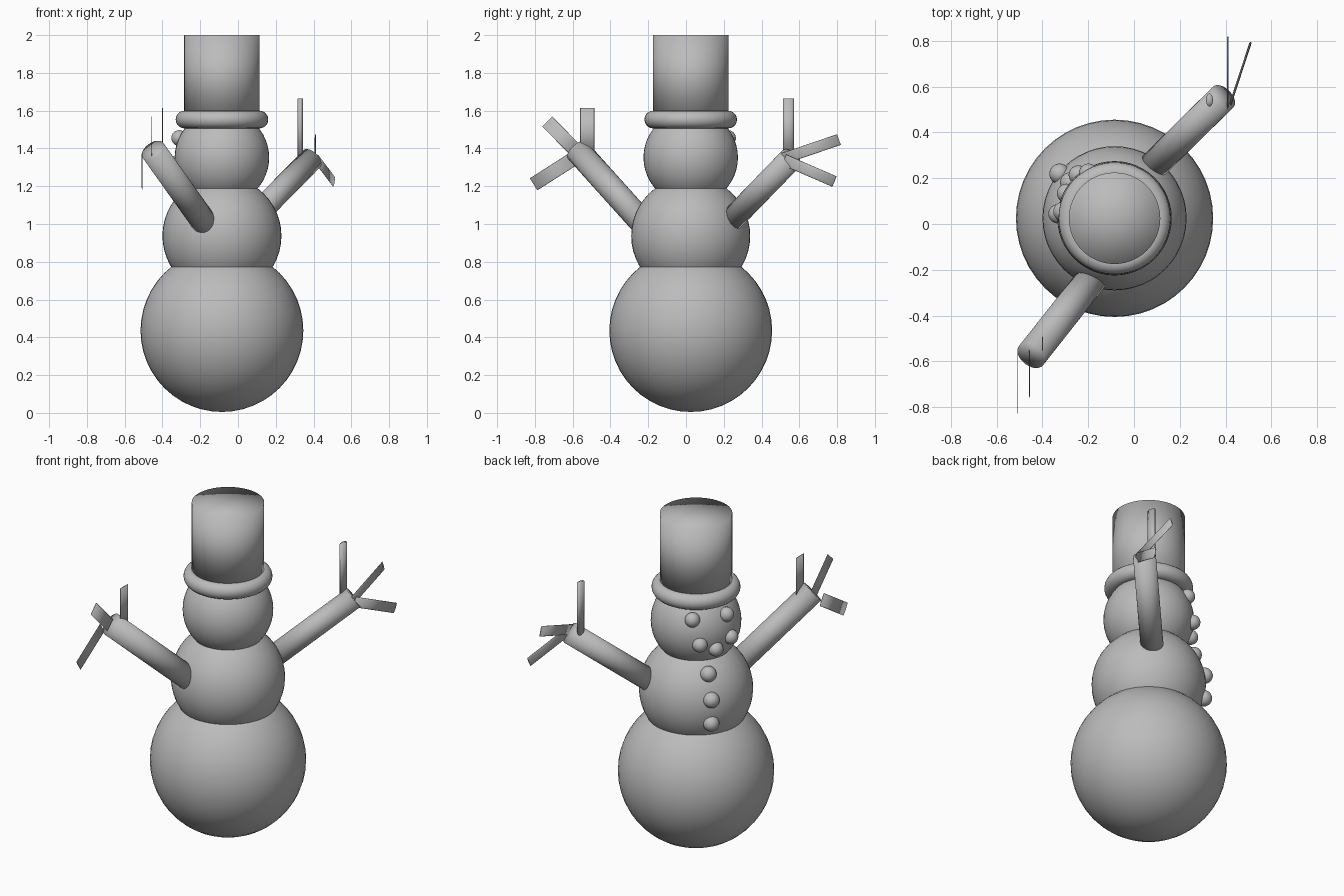
import bpy, math
from mathutils import Vector, Matrix

if "Cube" in bpy.data.objects:
    bpy.data.objects.remove(bpy.data.objects["Cube"])

grey = bpy.data.materials.new("plain grey")
grey.diffuse_color = (0.5, 0.5, 0.5, 1)
grey.use_nodes = True
grey.node_tree.nodes["Principled BSDF"].inputs["Base Color"].default_value = grey.diffuse_color

AX, AY = -0.085, 0.025          # vertical axis of the snow body


def finish(name):
    ob = bpy.context.object
    ob.name = name
    ob.data.materials.append(grey)
    bpy.ops.object.shade_smooth()
    return ob


def ball(name, loc, r, seg=48, rings=24):
    bpy.ops.mesh.primitive_uv_sphere_add(segments=seg, ring_count=rings, radius=r, location=loc)
    return finish(name)


def rod(name, a, b, width, thick, side=None, seg=32):
    """Elliptic rod from a to b; 'thick' is measured along the side axis."""
    a, b = Vector(a), Vector(b)
    z = (b - a).normalized()
    x = Vector(side) if side else z.orthogonal()
    x = (x - z * x.dot(z)).normalized()
    y = z.cross(x)
    bpy.ops.mesh.primitive_cylinder_add(vertices=seg, radius=0.5, depth=1, end_fill_type='TRIFAN')
    ob = finish(name)
    m = Matrix((x * thick, y * width, z * (b - a).length)).transposed().to_4x4()
    m.translation = (a + b) / 2
    ob.data.transform(m)
    return ob


def stud(name, centre_z, r, z, az, size):
    """Small ball on the surface of a snow ball at height z and azimuth az."""
    h = math.sqrt(r * r - (z - centre_z) ** 2)
    t = math.radians(az)
    ball(name, (AX + h * math.cos(t), AY + h * math.sin(t), z), size, 24, 12)


# Snow balls
ball("bottom_ball", (AX, AY, 0.436), 0.431)
ball("middle_ball", (AX, AY, 0.937), 0.315)
ball("head_ball", (AX, AY, 1.352), 0.25)

# Hat: rolled brim and crown
bpy.ops.mesh.primitive_torus_add(location=(AX, AY, 1.553), major_radius=0.198, minor_radius=0.047,
                                 major_segments=48, minor_segments=20)
finish("hat_brim")
rod("hat_crown", (AX, AY, 1.56), (AX, AY, 2.0), 0.4, 0.4, (1, 0, 0), 48)

# Eyes, mouth and buttons
for i, az in enumerate((120, 172.5)):
    stud(f"eye_{i + 1}", 1.352, 0.25, 1.455, az, 0.042)
for i, (z, az) in enumerate(((1.312, 130), (1.271, 152.5), (1.32, 175.5))):
    stud(f"mouth_stone_{i + 1}", 1.352, 0.25, z, az, 0.042)
for i, z in enumerate((1.131, 1.0, 0.856)):
    stud(f"button_{i + 1}", 0.937, 0.315, z, 141, 0.045)

# Arms
rod("arm_front", (-0.13, -0.17, 0.94), (-0.45, -0.575, 1.39), 0.135, 0.135)
rod("arm_back", (0.05, 0.22, 1.0), (0.39, 0.555, 1.345), 0.127, 0.127)

# Flat fingers of the front arm
front_fingers = [
    ((-0.40, -0.523, 1.36), (-0.40, -0.523, 1.614)),
    ((-0.457, -0.54, 1.345), (-0.457, -0.735, 1.543)),
    ((-0.508, -0.58, 1.355), (-0.508, -0.807, 1.21)),
]
for i, (a, b) in enumerate(front_fingers):
    rod(f"front_finger_{i + 1}", a, b, 0.075, 0.004, (1, 0, 0), 20)

# Fingers of the back arm
rod("back_finger_1", (0.33, 0.542, 1.34), (0.33, 0.542, 1.665), 0.058, 0.03, (1, 0, 0), 20)
rod("back_finger_2", (0.41, 0.51, 1.345), (0.41, 0.81, 1.447), 0.06, 0.008, (1, 0, 0), 20)
rod("back_finger_3", (0.42, 0.52, 1.34), (0.507, 0.785, 1.225), 0.06, 0.01, (0.27, -0.08, 0), 20)
